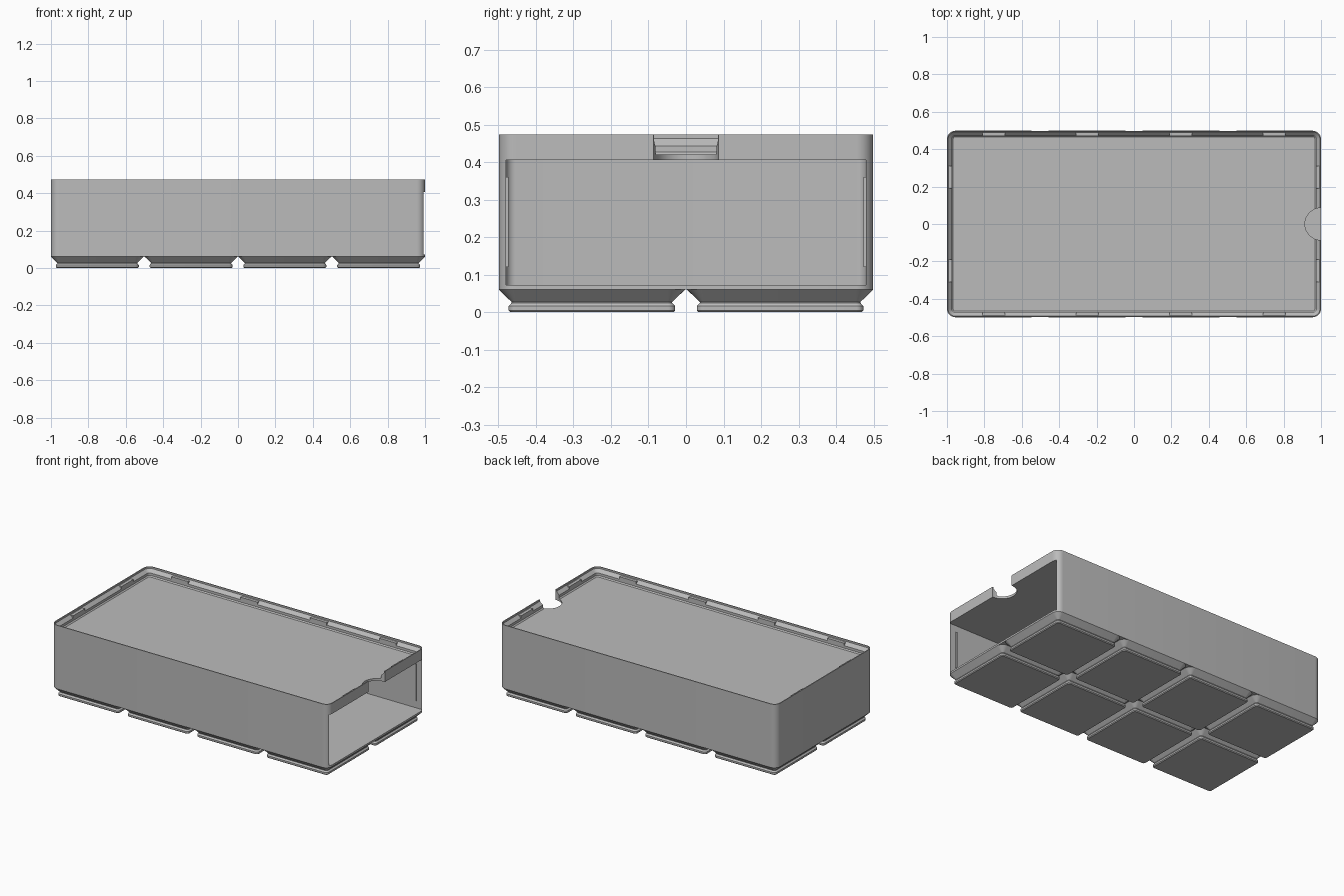
import bpy, bmesh
from math import cos, sin, pi

if "Cube" in bpy.data.objects:
    bpy.data.objects.remove(bpy.data.objects["Cube"], do_unlink=True)

GREY = (0.5, 0.5, 0.5, 1)
grey = bpy.data.materials.new("plain grey")
grey.use_nodes = True
grey.diffuse_color = GREY
grey.node_tree.nodes["Principled BSDF"].inputs["Base Color"].default_value = GREY


def make_object(name, bm):
    bmesh.ops.recalc_face_normals(bm, faces=bm.faces)
    mesh = bpy.data.meshes.new(name)
    bm.to_mesh(mesh)
    bm.free()
    mesh.materials.append(grey)
    obj = bpy.data.objects.new(name, mesh)
    bpy.context.collection.objects.link(obj)
    return obj


def loft(name, sections, cx=0, cy=0, steps=8):
    """Solid through rounded rectangles given as (half x, half y, radius, z)."""
    bm = bmesh.new()
    rings = []
    for hx, hy, r, z in sections:
        ring = []
        for q, (sx, sy) in enumerate([(1, 1), (-1, 1), (-1, -1), (1, -1)]):
            for i in range(steps + 1):
                a = (q + i / steps) * pi / 2
                ring.append(bm.verts.new((cx + sx * (hx - r) + r * cos(a),
                                          cy + sy * (hy - r) + r * sin(a), z)))
        rings.append(ring)
    n = len(rings[0])
    for low, high in zip(rings, rings[1:]):
        for i in range(n):
            j = (i + 1) % n
            bm.faces.new((low[i], low[j], high[j], high[i]))
    bm.faces.new(rings[0][::-1])
    bm.faces.new(rings[-1])
    return make_object(name, bm)


def box(name, x, y, z):
    """Box from (min, max) ranges."""
    bm = bmesh.new()
    bmesh.ops.create_cube(bm, size=1)
    for v in bm.verts:
        v.co = [lo + (c + 0.5) * (hi - lo) for c, (lo, hi) in zip(v.co, (x, y, z))]
    return make_object(name, bm)


def activate(obj):
    bpy.ops.object.select_all(action='DESELECT')
    obj.select_set(True)
    bpy.context.view_layer.objects.active = obj


def cut(target, cutter):
    mod = target.modifiers.new("cut", 'BOOLEAN')
    mod.operation, mod.solver, mod.object = 'DIFFERENCE', 'EXACT', cutter
    activate(target)
    bpy.ops.object.modifier_apply(modifier=mod.name)
    bpy.data.objects.remove(cutter, do_unlink=True)


def smooth(obj):
    activate(obj)
    bpy.ops.object.shade_smooth_by_angle(angle=0.5)


HX, HY, R, TOP, FLOOR = 1.0, 0.4985, 0.0446, 0.474, 0.42

# Shell with the stepped stacking rim around the top tray
body = loft("box_body", [(HX, HY, R, 0.06), (HX, HY, R, TOP)])
rim = [(0.033, FLOOR), (0.026, 0.427), (0.026, 0.443), (0.006, 0.463), (0.006, 0.5)]
cut(body, loft("rim_cutter", [(HX - d, HY - d, R - d, z) for d, z in rim]))

# Drawer bay, open on the left end
cut(body, loft("bay_cutter", [(1.039, 0.4795, 0.025, z) for z in (0.072, 0.405)], cx=0.061))

# Half-round finger notch through the rim and tray
cut(body, loft("notch_cutter", [(0.086, 0.086, 0.0859, z) for z in (0.39, 0.5)], cx=HX))
smooth(body)

# Catch tabs inside the rim
IN, OUT, HALF, TAB_Z = 0.028, 0.004, 0.06, (0.44, 0.46)
for s in (-1, 1):
    for x in (-0.75, -0.25, 0.25, 0.75):
        box("side_rim_tab", (x - HALF, x + HALF), sorted((s * (HY - IN), s * (HY - OUT))), TAB_Z)
    for y in (-0.25, 0.25):
        box("end_rim_tab", sorted((s * (HX - IN), s * (HX - OUT))), (y - HALF, y + HALF), TAB_Z)
    # Slim drawer stop on each bay wall
    box("drawer_stop", (0.937, 0.953), sorted((s * 0.473, s * 0.482)), (0.12, 0.36))

# Grooved feet in a four by two grid
PITCH = 0.5015
foot = [(0.217, 0.014, 0), (0.222, 0.019, 0.005), (0.222, 0.019, 0.016),
        (0.214, 0.012, 0.025), (0.214, 0.012, 0.027), (0.248, R, 0.06), (0.248, R, 0.062)]
for i in range(4):
    for j in range(2):
        smooth(loft("foot", [(h, h, r, z) for h, r, z in foot],
                    cx=(i - 1.5) * PITCH, cy=(j - 0.5) * PITCH))
